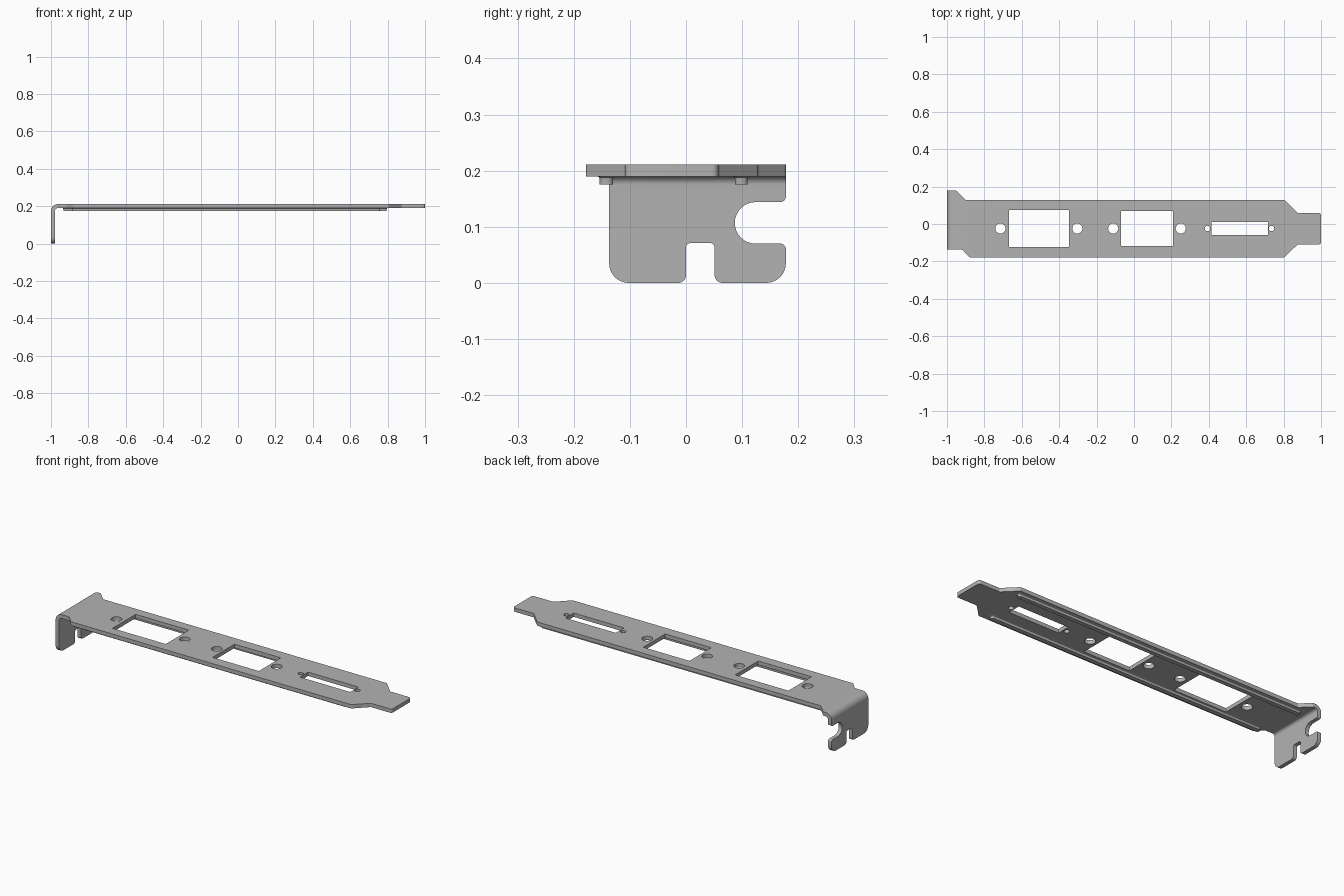
import bpy, bmesh, math
from mathutils import Vector, Matrix

cube = bpy.data.objects.get("Cube")
if cube:
    bpy.data.objects.remove(cube, do_unlink=True)

TOP, THICK, BEND = 0.211, 0.021, 0.036      # top height, sheet thickness, outer bend radius
Y0, Y1 = -0.137, 0.178                      # flange width

steel = bpy.data.materials.new("steel grey")
steel.use_nodes = True
steel.diffuse_color = (0.45, 0.45, 0.45, 1)
steel.node_tree.nodes["Principled BSDF"].inputs["Base Color"].default_value = steel.diffuse_color


def rounded(corners, steps=8):
    """Closed outline from (x, y, radius) corners."""
    pts = []
    for i, (x, y, r) in enumerate(corners):
        p = Vector((x, y))
        if r == 0:
            pts.append(p)
            continue
        u = (Vector(corners[i - 1][:2]) - p).normalized()
        v = (Vector(corners[(i + 1) % len(corners)][:2]) - p).normalized()
        half = u.angle(v) / 2
        centre = p + (u + v).normalized() * r / math.sin(half)
        a = p + u * r / math.tan(half) - centre
        b = p + v * r / math.tan(half) - centre
        sweep = a.angle_signed(b)
        for k in range(steps + 1):
            pts.append(centre + Matrix.Rotation(-sweep * k / steps, 2) @ a)
    # drop repeated points where two fillets meet
    return [p for i, p in enumerate(pts) if (p - pts[i - 1]).length > 1e-5]


def box(x0, x1, y0, y1, r=0):
    return rounded([(x0, y0, r), (x1, y0, r), (x1, y1, r), (x0, y1, r)])


def circle(x, y, r, n=32):
    return [Vector((x + r * math.cos(2 * math.pi * k / n),
                    y + r * math.sin(2 * math.pi * k / n))) for k in range(n)]


def sheet(bm, loops, place, direction):
    """Fill an outline with holes and extrude it into a flat sheet."""
    edges = []
    for loop in loops:
        vs = [bm.verts.new(place(p)) for p in loop]
        edges += [bm.edges.new((vs[i - 1], vs[i])) for i in range(len(vs))]
    fill = bmesh.ops.triangle_fill(bm, use_beauty=True, use_dissolve=False, edges=edges)
    faces = [g for g in fill["geom"] if isinstance(g, bmesh.types.BMFace)]
    ext = bmesh.ops.extrude_face_region(bm, geom=faces, use_keep_orig=True)
    bmesh.ops.translate(bm, vec=direction,
                        verts=[g for g in ext["geom"] if isinstance(g, bmesh.types.BMVert)])


def finish(name, bm):
    bmesh.ops.recalc_face_normals(bm, faces=bm.faces)
    mesh = bpy.data.meshes.new(name)
    bm.to_mesh(mesh)
    bm.free()
    mesh.materials.append(steel)
    ob = bpy.data.objects.new(name, mesh)
    bpy.context.collection.objects.link(ob)
    bpy.ops.object.select_all(action='DESELECT')
    ob.select_set(True)
    bpy.context.view_layer.objects.active = ob
    bpy.ops.object.shade_smooth_by_angle(angle=math.radians(30))
    return ob


# Face plate outline, connector windows and screw holes
seam = -1 + BEND
plate = rounded([
    (seam, Y0, 0), (-0.918, Y0, 0.01), (-0.88, -0.178, 0.01), (0.805, -0.178, 0.01),
    (0.875, -0.109, 0.01), (1, -0.109, 0.012), (1, 0.058, 0.012), (0.875, 0.058, 0.01),
    (0.805, 0.128, 0.01), (-0.90, 0.128, 0.012), (-0.95, Y1, 0.012), (seam, Y1, 0)])
windows = [box(-0.668, -0.348, -0.123, 0.075),
           box(-0.07, 0.208, -0.118, 0.07),
           box(0.414, 0.717, -0.06, 0.011)]
holes = [circle(x, -0.024, r) for x, r in (
    (-0.714, 0.027), (-0.303, 0.027), (-0.111, 0.027), (0.25, 0.027),
    (0.393, 0.014), (0.735, 0.014))]

bm = bmesh.new()
sheet(bm, [plate] + windows + holes,
      lambda p: (p.x, p.y, TOP), (0, 0, -THICK))

# Mounting flange with bottom slot and round side notch
fz = TOP - BEND
flange = rounded([
    (Y0, fz, 0), (Y0, 0, 0.035), (0, 0, 0.014), (0, 0.071, 0.008),
    (0.051, 0.071, 0.008), (0.051, 0, 0.014), (Y1, 0, 0.035), (Y1, 0.07, 0.01),
    (0.087, 0.07, 0.037), (0.087, 0.144, 0.037), (Y1, 0.144, 0.01), (Y1, fz, 0)])
sheet(bm, [flange], lambda p: (-1, p.x, p.y), (THICK, 0, 0))

# Remove the end faces at both seams, then sweep the bend between them
ends = [f for f in bm.faces if all(abs(v.co.x - seam) < 1e-4 for v in f.verts)
        or all(abs(v.co.z - fz) < 1e-4 for v in f.verts)]
bmesh.ops.delete(bm, geom=ends, context='FACES')
rings, steps = [], 10
for k in range(steps + 1):
    a = math.pi / 2 * (1 + k / steps)
    rings.append([bm.verts.new((seam + r * math.cos(a), y, fz + r * math.sin(a)))
                  for r, y in ((BEND, Y0), (BEND, Y1), (BEND - THICK, Y1), (BEND - THICK, Y0))])
for p, q in zip(rings, rings[1:]):
    for i in range(4):
        bm.faces.new((p[i - 1], p[i], q[i], q[i - 1]))
bmesh.ops.remove_doubles(bm, verts=bm.verts, dist=1e-5)
finish("bracket_plate", bm)


# Stiffening ribs under the plate, flared where they meet it
def rib(name, x0, x1, y0, y1):
    bm = bmesh.new()
    under = TOP - THICK
    rings = []
    for e, z in ((0.004, under + 0.001), (0.004, under), (0.001, under - 0.002),
                 (0, under - 0.005), (0, 0.175)):
        rings.append([bm.verts.new((p.x, p.y, z))
                      for p in box(x0 - e, x1 + e, y0 - e, y1 + e, 0.01 + e)])
    for p, q in zip(rings, rings[1:]):
        for i in range(len(p)):
            bm.faces.new((p[i - 1], p[i], q[i], q[i - 1]))
    bm.faces.new(rings[-1])
    bm.faces.new(rings[0])
    finish(name, bm)


rib("front_rib", -0.888, 0.76, -0.154, -0.13)
rib("back_rib", -0.934, 0.795, 0.087, 0.11)
